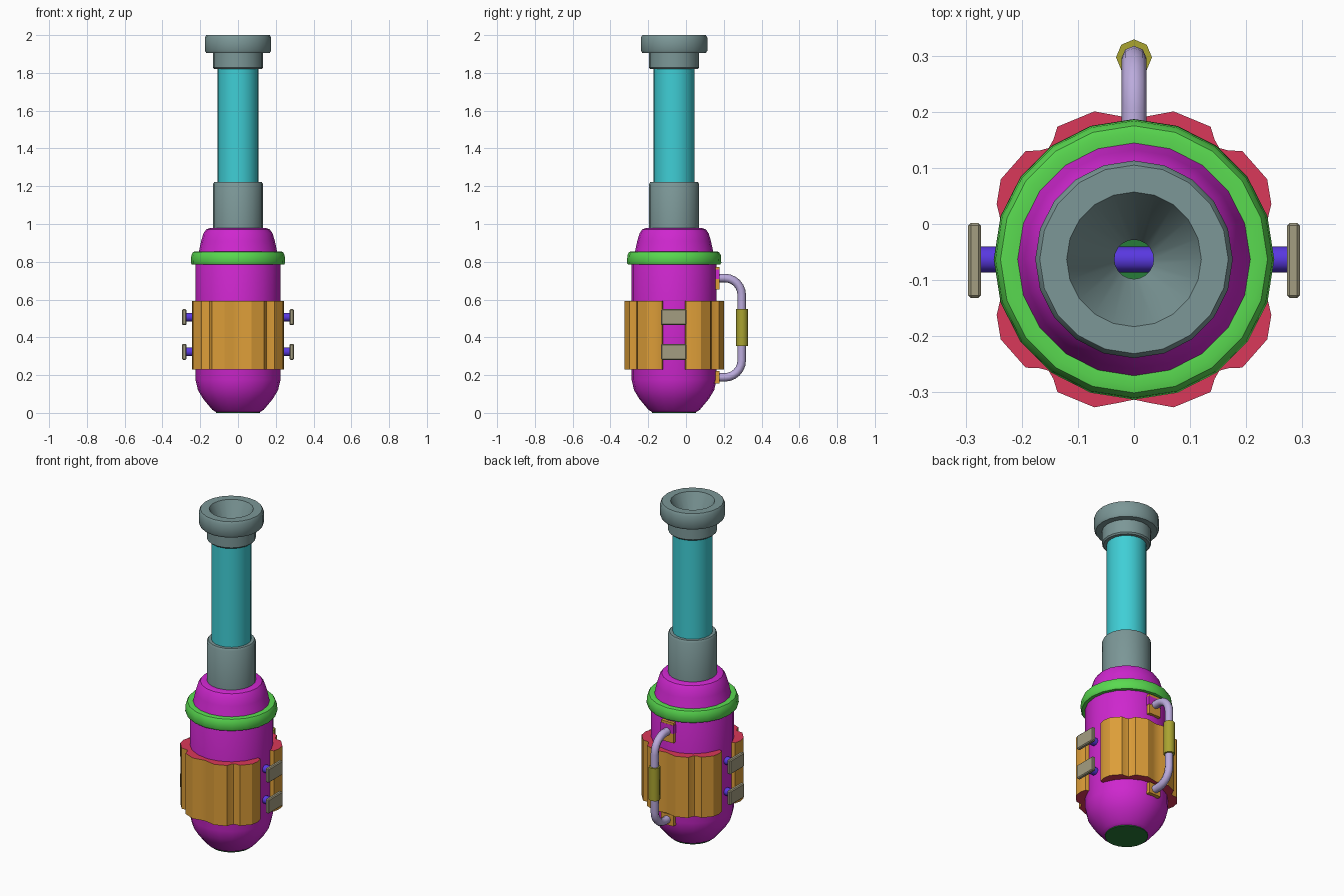
import bpy, bmesh, math
from mathutils import Matrix, Vector

if "Cube" in bpy.data.objects:
    bpy.data.objects.remove(bpy.data.objects["Cube"])

CY = -0.063   # y of the main axis
SIDES = 20


def mat(name, rgb):
    m = bpy.data.materials.new(name)
    m.diffuse_color = (*rgb, 1)
    m.use_nodes = True
    m.node_tree.nodes["Principled BSDF"].inputs["Base Color"].default_value = m.diffuse_color
    return m


PURPLE = mat("purple", (0.62, 0.02, 0.62))
GREY = mat("slate", (0.2, 0.31, 0.31))
CYAN = mat("cyan", (0.05, 0.62, 0.67))
GREEN = mat("green", (0.1, 0.7, 0.08))
DARK = mat("dark_green", (0.02, 0.2, 0.04))
ORANGE = mat("orange", (0.72, 0.34, 0.04))
RED = mat("red", (0.7, 0.04, 0.1))
BLUE = mat("blue", (0.1, 0.04, 0.75))
KHAKI = mat("khaki", (0.37, 0.34, 0.22))
OLIVE = mat("olive", (0.4, 0.37, 0.03))
LAVENDER = mat("lavender", (0.5, 0.41, 0.72))


def finish(name, bm, *mats, angle=35):
    bmesh.ops.recalc_face_normals(bm, faces=bm.faces)
    me = bpy.data.meshes.new(name)
    bm.to_mesh(me)
    bm.free()
    ob = bpy.data.objects.new(name, me)
    bpy.context.collection.objects.link(ob)
    for m in mats:
        me.materials.append(m)
    bpy.ops.object.select_all(action='DESELECT')
    ob.select_set(True)
    bpy.context.view_layer.objects.active = ob
    bpy.ops.object.shade_smooth_by_angle(angle=math.radians(angle))
    return ob


def lathe(name, profile, m, closed=False):
    bm = bmesh.new()
    rings = [[bm.verts.new((r * math.sin(2 * math.pi * i / SIDES),
                            CY + r * math.cos(2 * math.pi * i / SIDES), z))
              for i in range(SIDES)] for r, z in profile]
    pairs = list(zip(rings, rings[1:])) + ([(rings[-1], rings[0])] if closed else [])
    for a, b in pairs:
        for i in range(SIDES):
            j = (i + 1) % SIDES
            bm.faces.new((a[i], a[j], b[j], b[i]))
    return finish(name, bm, m)


def cylinder(name, r, length, matrix, m, sides=12):
    bm = bmesh.new()
    bmesh.ops.create_cone(bm, cap_ends=True, segments=sides, radius1=r,
                          radius2=r, depth=length, matrix=matrix)
    return finish(name, bm, m, angle=50)


def box(name, centre, size, m, bevel=0.0):
    bm = bmesh.new()
    bmesh.ops.create_cube(bm, size=1, matrix=Matrix.Translation(centre) @ Matrix.Diagonal((*size, 1)))
    if bevel:
        bmesh.ops.bevel(bm, geom=bm.edges[:], offset=bevel, segments=1, affect='EDGES')
    return finish(name, bm, m)


# Main body shell and its base
lathe("body", [(0.115, 0.004), (0.135, 0.015), (0.185, 0.075), (0.212, 0.12), (0.225, 0.175),
               (0.225, 0.80), (0.208, 0.85), (0.195, 0.91), (0.183, 0.95),
               (0.168, 0.972), (0.15, 0.978), (0.125, 0.978)], PURPLE)
cylinder("base_plug", 0.117, 0.012, Matrix.Translation((0, CY, 0.006)), DARK, SIDES)

# Shoulder ring
lathe("shoulder_ring", [(0.215, 0.785), (0.244, 0.785), (0.25, 0.795), (0.247, 0.835),
                        (0.238, 0.852), (0.225, 0.855), (0.2, 0.852)], GREEN, True)

# Neck collar, tube and flared muzzle
lathe("neck_collar", [(0.105, 0.96), (0.133, 0.96), (0.133, 1.21), (0.126, 1.222), (0.105, 1.222)], GREY, True)
lathe("tube", [(0.108, 1.2), (0.108, 1.84)], CYAN)
lathe("muzzle", [(0.035, 1.82), (0.126, 1.82), (0.133, 1.828), (0.133, 1.905), (0.168, 1.905),
                 (0.176, 1.918), (0.176, 1.986), (0.168, 2.0), (0.12, 2.0)], GREY, True)

# Scalloped grip shells, front and back
half = [(15, 0.245), (18, 0.252), (22, 0.264), (31, 0.277), (45, 0.273), (49, 0.257), (52.5, 0.250),
        (56, 0.257), (60, 0.273), (75, 0.273), (84, 0.257)]
outer = half + [(90, 0.250)] + [(180 - a, r) for a, r in reversed(half)]
for name, s in (("grip_back", 1), ("grip_front", -1)):
    bm = bmesh.new()
    cols = []
    for a, r in outer:
        c, sn = math.cos(math.radians(a)), s * math.sin(math.radians(a))
        cols.append([bm.verts.new((q * c, CY + q * sn, z))
                     for q, z in ((0.205, 0.23), (r, 0.23), (r, 0.592), (0.205, 0.592))])
    for a, b in zip(cols, cols[1:]):
        for k in range(4):
            f = bm.faces.new((a[k], a[(k + 1) % 4], b[(k + 1) % 4], b[k]))
            f.material_index = 1 if k in (0, 2) else 0
    bm.faces.new(cols[0])
    bm.faces.new(cols[-1])
    finish(name, bm, ORANGE, RED, angle=25)

# Cross rods with plate heads
for i, z in enumerate((0.507, 0.323)):
    cylinder(f"cross_rod_{i}", 0.023, 0.56,
             Matrix.Translation((0, CY, z)) @ Matrix.Rotation(math.pi / 2, 4, 'Y'), BLUE)
    for s in (-1, 1):
        box(f"rod_head_{i}_{'left' if s < 0 else 'right'}", (s * 0.284, CY - 0.002, z),
            (0.023, 0.134, 0.085), KHAKI, 0.005)

# Back handle: bent pipe with rounded corners
HY, ZT, ZB, R = 0.295, 0.714, 0.188, 0.09
path = [(0.13, ZT)]
path += [(HY - R + R * math.sin(t), ZT - R + R * math.cos(t)) for t in [i * math.pi / 12 for i in range(7)]]
path += [(HY - R + R * math.cos(t), ZB + R - R * math.sin(t)) for t in [i * math.pi / 12 for i in range(7)]]
path += [(0.13, ZB)]
cu = bpy.data.curves.new("handle_pipe", 'CURVE')
cu.dimensions = '3D'
cu.bevel_depth = 0.0225
cu.bevel_resolution = 2
cu.use_fill_caps = True
sp = cu.splines.new('POLY')
sp.points.add(len(path) - 1)
for p, (y, z) in zip(sp.points, path):
    p.co = (0, y, z, 1)
pipe = bpy.data.objects.new("handle_pipe", cu)
bpy.context.collection.objects.link(pipe)
cu.materials.append(LAVENDER)
bpy.ops.object.select_all(action='DESELECT')
pipe.select_set(True)
bpy.context.view_layer.objects.active = pipe
bpy.ops.object.convert(target='MESH')
bpy.ops.object.shade_smooth_by_angle(angle=math.radians(50))

# Handle sleeve and mounting brackets
cylinder("handle_sleeve", 0.032, 0.195, Matrix.Translation((0, 0.297, 0.452)), OLIVE, 8)
box("bracket_top", (0, 0.155, 0.712), (0.08, 0.045, 0.12), ORANGE)
box("bracket_top_clip", (0, 0.155, 0.733), (0.084, 0.047, 0.05), PURPLE)
box("bracket_bottom", (0, 0.155, 0.188), (0.08, 0.045, 0.066), ORANGE)
